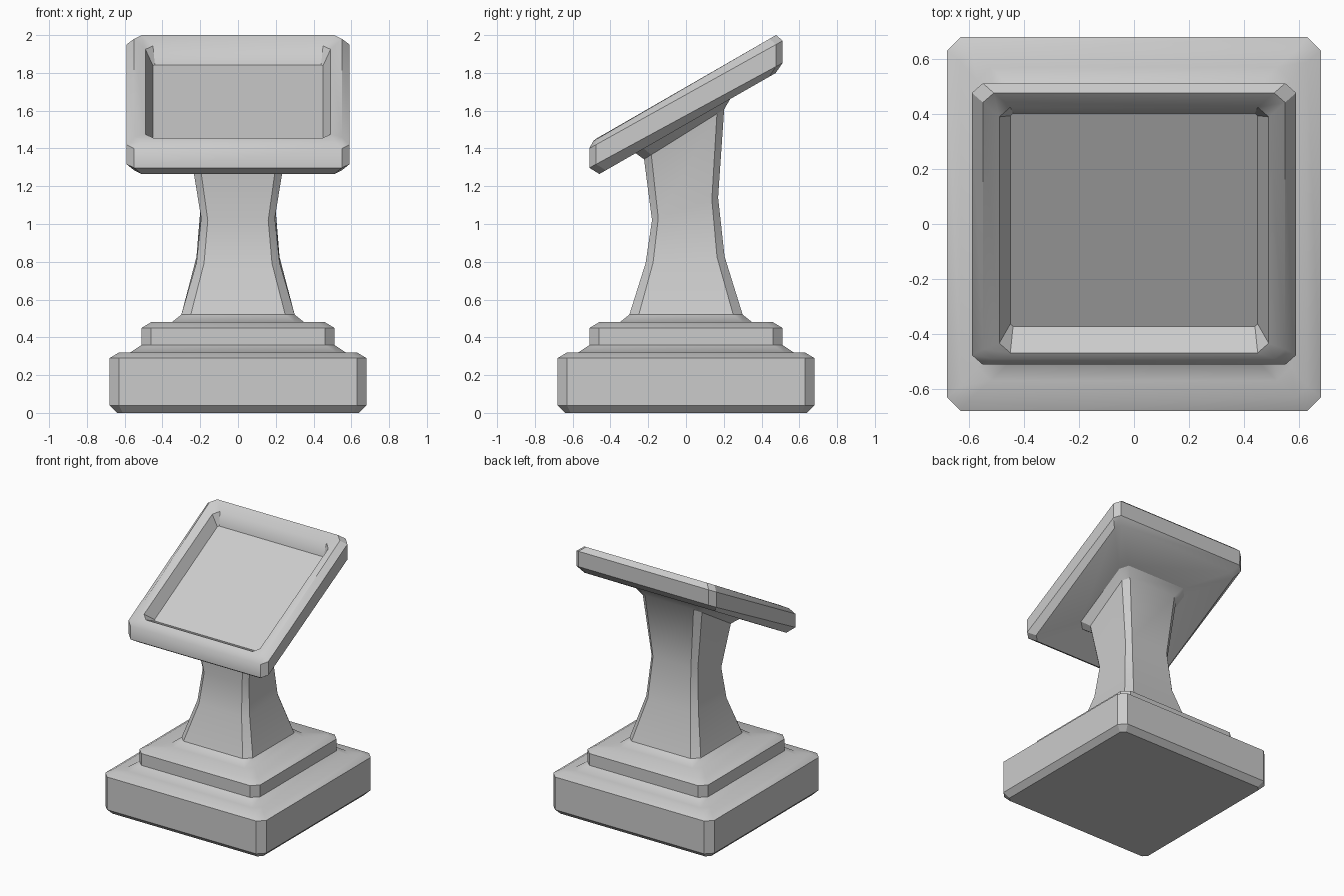
import bpy
from math import sin, cos, radians

if "Cube" in bpy.data.objects:
    bpy.data.objects.remove(bpy.data.objects["Cube"])


def ring(cy, cz, hx, hy, c, tilt):
    """Chamfered rectangle, tilted about x, counter-clockwise from above."""
    pts = []
    for sx, sy, flip in ((1, -1, 0), (1, 1, 1), (-1, 1, 0), (-1, -1, 1)):
        pair = [(sx * (hx - c), sy * hy), (sx * hx, sy * (hy - c))]
        pts += pair[::-1] if flip else pair
    t = radians(tilt)
    return [(u, cy + v * cos(t), cz + v * sin(t)) for u, v in pts]


def loft(name, rings, cap_bottom=False, cap_top=False):
    verts = [p for r in rings for p in ring(*r)]
    faces = []
    for k in range(len(rings) - 1):
        a, b = k * 8, k * 8 + 8
        for i in range(8):
            j = (i + 1) % 8
            faces.append((a + i, a + j, b + j, b + i))
    if cap_bottom:
        faces.append(tuple(range(7, -1, -1)))
    if cap_top:
        faces.append(tuple(range(len(verts) - 8, len(verts))))
    mesh = bpy.data.meshes.new(name)
    mesh.from_pydata(verts, [], faces)
    obj = bpy.data.objects.new(name, mesh)
    bpy.context.collection.objects.link(obj)
    bpy.context.view_layer.objects.active = obj
    obj.select_set(True)
    bpy.ops.object.shade_smooth_by_angle(angle=radians(30))
    obj.select_set(False)
    return obj


def level(z, h, c):
    return (0, z, h, h, c, 0)


# Stepped base
loft("stepped_base", [
    level(0.00, 0.64, 0.03), level(0.04, 0.68, 0.05),
    level(0.29, 0.68, 0.05), level(0.32, 0.63, 0.04),
    level(0.32, 0.57, 0.05), level(0.36, 0.51, 0.05),
    level(0.45, 0.51, 0.05), level(0.48, 0.46, 0.04),
    level(0.48, 0.35, 0.05), level(0.52, 0.30, 0.05),
], cap_bottom=True)

# Waisted column, its sections gradually tilting toward the desk
loft("column", [
    level(0.52, 0.30, 0.05),
    (-0.005, 0.81, 0.22, 0.21, 0.04, 5),
    (-0.005, 1.08, 0.195, 0.185, 0.035, 19),
    (-0.01, 1.475, 0.25, 0.25, 0.045, 32),
    (-0.015, 1.525, 0.30, 0.295, 0.05, 30),
])

# Slanted desk with raised rim and recessed panel
loft("slanted_desk", [
    (-0.015, 1.525, 0.30, 0.295, 0.05, 30),
    (0.008, 1.532, 0.55, 0.538, 0.04, 29.8),
    (0.0, 1.575, 0.59, 0.582, 0.04, 28.5),
    (0.0, 1.685, 0.59, 0.586, 0.04, 29.1),
    (-0.007, 1.72, 0.55, 0.559, 0.04, 30.1),
    (-0.022, 1.70, 0.49, 0.509, 0.04, 28.6),
    (0.015, 1.628, 0.45, 0.443, 0.01, 29),
], cap_top=True)
